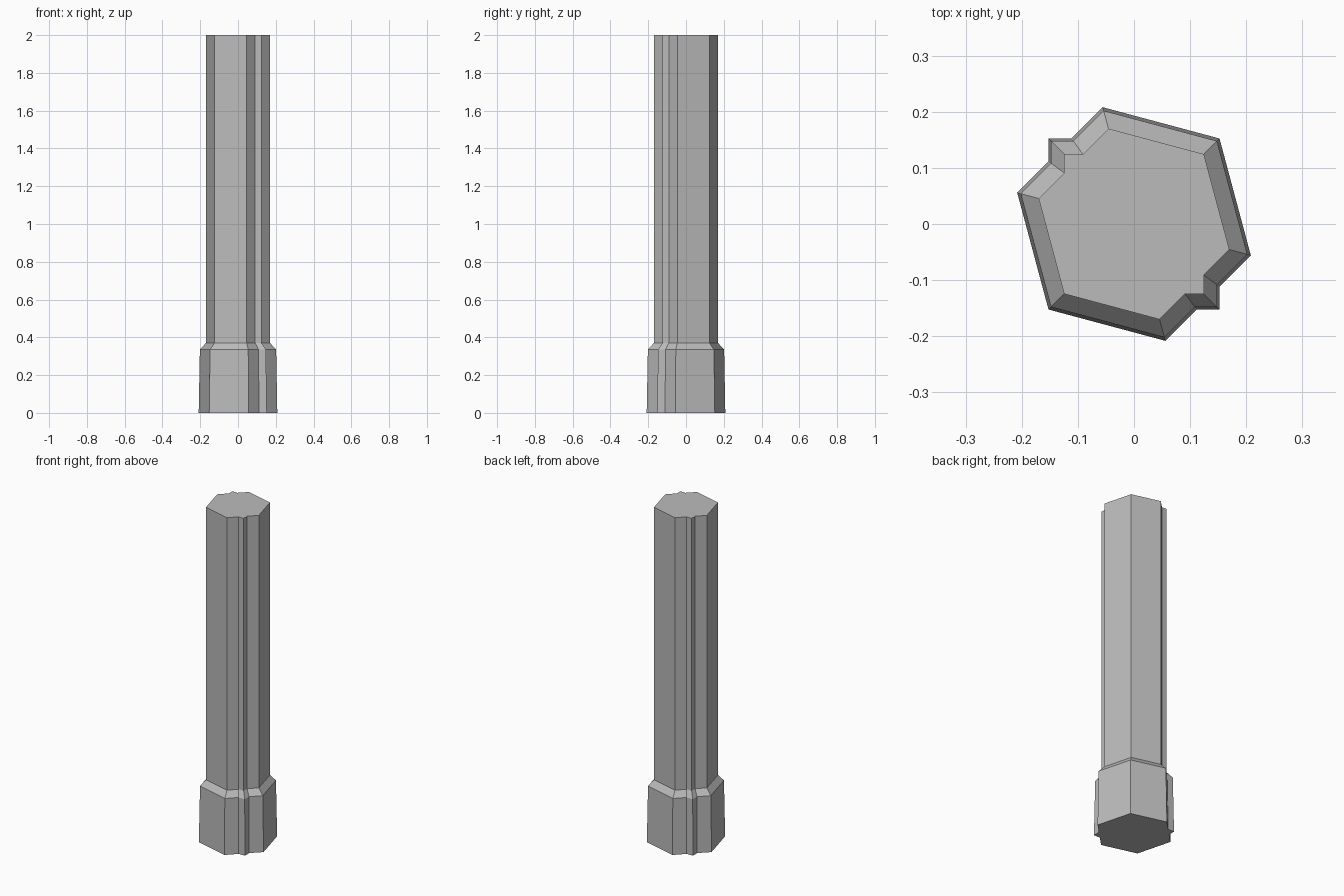
import bpy
import bmesh
from math import cos, sin, radians
from mathutils import Vector

cube = bpy.data.objects.get("Cube")
if cube:
    bpy.data.objects.remove(cube, do_unlink=True)

# One plain grey for the whole post
grey = bpy.data.materials.new("plain grey")
grey.use_nodes = True
colour = (0.5, 0.5, 0.5, 1)
grey.diffuse_color = colour
grey.node_tree.nodes["Principled BSDF"].inputs["Base Color"].default_value = colour


def half_profile(r):
    """Three hexagon corners, then a square ridge set in the next side."""
    pts = [Vector((r * cos(radians(a)), r * sin(radians(a)))) for a in (105, 45, -15)]
    c = r * cos(radians(45))                      # ridge corner
    s = 2 * r * cos(radians(30)) * c / r - c      # where the ridge meets the side
    return pts + [Vector((c, -s)), Vector((c, -c)), Vector((s, -c))]


def ring(bm, r, z):
    half = half_profile(r)
    return [bm.verts.new((p.x, p.y, z)) for p in half + [-p for p in half]]


def loft(name, levels):
    """Stack profile rings of (radius, height) and close both ends."""
    bm = bmesh.new()
    rings = [ring(bm, r, z) for r, z in levels]
    n = len(rings[0])
    for low, high in zip(rings, rings[1:]):
        for i in range(n):
            j = (i + 1) % n
            bm.faces.new((low[i], low[j], high[j], high[i]))
    bm.faces.new(rings[0])
    bm.faces.new(rings[-1])
    bmesh.ops.recalc_face_normals(bm, faces=bm.faces)
    mesh = bpy.data.meshes.new(name)
    bm.to_mesh(mesh)
    bm.free()
    mesh.materials.append(grey)
    obj = bpy.data.objects.new(name, mesh)
    bpy.context.collection.objects.link(obj)
    return obj


# Flared foot, chamfered shoulder and straight ridged shaft
loft("ridged_post", [(0.2155, 0), (0.209, 0.335), (0.176, 0.37), (0.176, 2)])
